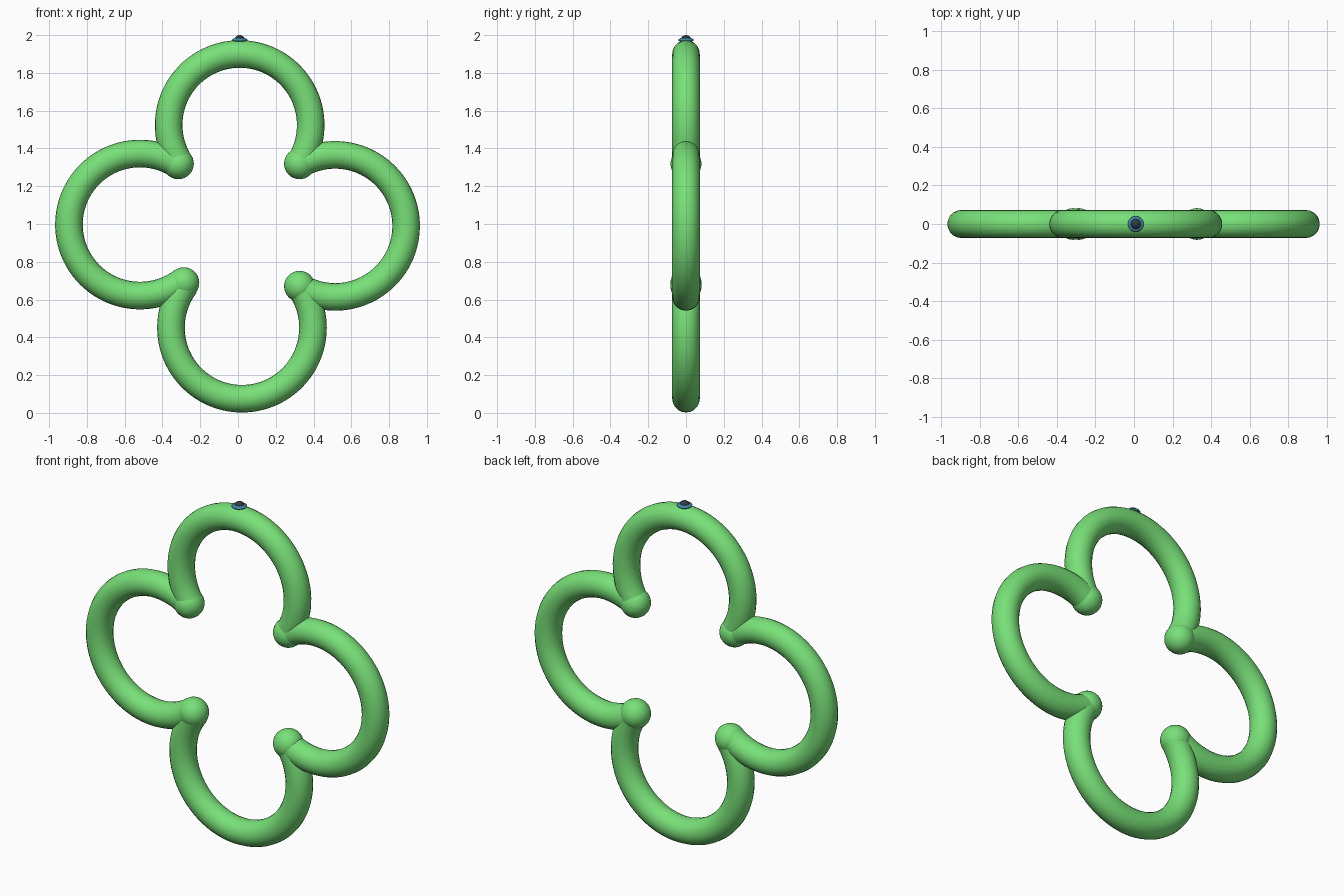
import bpy, bmesh
from math import sin, cos, pi, tau, atan2

if "Cube" in bpy.data.objects:
    bpy.data.objects.remove(bpy.data.objects["Cube"])

TUBE_R, LOBE_R = 0.073, 0.376
ARC_STEPS, SIDES = 64, 20


def material(name, rgb):
    m = bpy.data.materials.new(name)
    m.diffuse_color = (*rgb, 1)
    m.use_nodes = True
    m.node_tree.nodes["Principled BSDF"].inputs["Base Color"].default_value = m.diffuse_color
    return m


green = material("green", (0.19, 0.75, 0.19))
blue = material("blue", (0.05, 0.25, 0.38))
dark = material("dark", (0.035, 0.04, 0.06))


def finish(bm, name, mat):
    bmesh.ops.recalc_face_normals(bm, faces=bm.faces)
    for f in bm.faces:
        f.smooth = True
    me = bpy.data.meshes.new(name)
    bm.to_mesh(me)
    bm.free()
    me.materials.append(mat)
    ob = bpy.data.objects.new(name, me)
    bpy.context.collection.objects.link(ob)
    return ob


def lobe(name, centre, start, end):
    """Round tube swept counter-clockwise about centre from start to end."""
    cx, cz = centre
    a0 = atan2(start[1] - cz, start[0] - cx)
    sweep = (atan2(end[1] - cz, end[0] - cx) - a0) % tau
    bm = bmesh.new()
    rings = []
    for i in range(ARC_STEPS + 1):
        a = a0 + sweep * i / ARC_STEPS
        ring = []
        for j in range(SIDES):
            b = tau * j / SIDES
            r = LOBE_R + TUBE_R * cos(b)
            ring.append(bm.verts.new((cx + r * cos(a), TUBE_R * sin(b), cz + r * sin(a))))
        rings.append(ring)
    for p, q in zip(rings, rings[1:]):
        for j in range(SIDES):
            k = (j + 1) % SIDES
            bm.faces.new((p[j], p[k], q[k], q[j]))
    return finish(bm, name, green)


def ball(name, loc, scale, mat):
    bm = bmesh.new()
    bmesh.ops.create_uvsphere(bm, u_segments=32, v_segments=16, radius=1)
    bmesh.ops.scale(bm, vec=scale, verts=bm.verts)
    bmesh.ops.translate(bm, vec=loc, verts=bm.verts)
    return finish(bm, name, mat)


# Joints where neighbouring lobes meet (x, z)
joints = {
    "upper_right": (0.326, 1.319), "upper_left": (-0.316, 1.319),
    "lower_left": (-0.287, 0.689), "lower_right": (0.326, 0.670),
}
for key, (x, z) in joints.items():
    ball("joint_" + key, (x, 0, z), (0.082,) * 3, green)

# Four open lobes of the clover frame
for name, centre, s, e in (
    ("top_lobe", (0.009, 1.524), "upper_right", "upper_left"),
    ("left_lobe", (-0.519, 0.997), "upper_left", "lower_left"),
    ("bottom_lobe", (0.021, 0.451), "lower_left", "lower_right"),
    ("right_lobe", (0.514, 0.990), "lower_right", "upper_right"),
):
    lobe(name, centre, joints[s], joints[e])

# Small stud on the crown: blue collar and dark bead
ball("stud_collar", (0.009, 0, 1.974), (0.041, 0.041, 0.013), blue)
ball("stud_bead", (0.009, 0, 1.971), (0.029, 0.029, 0.029), dark)
